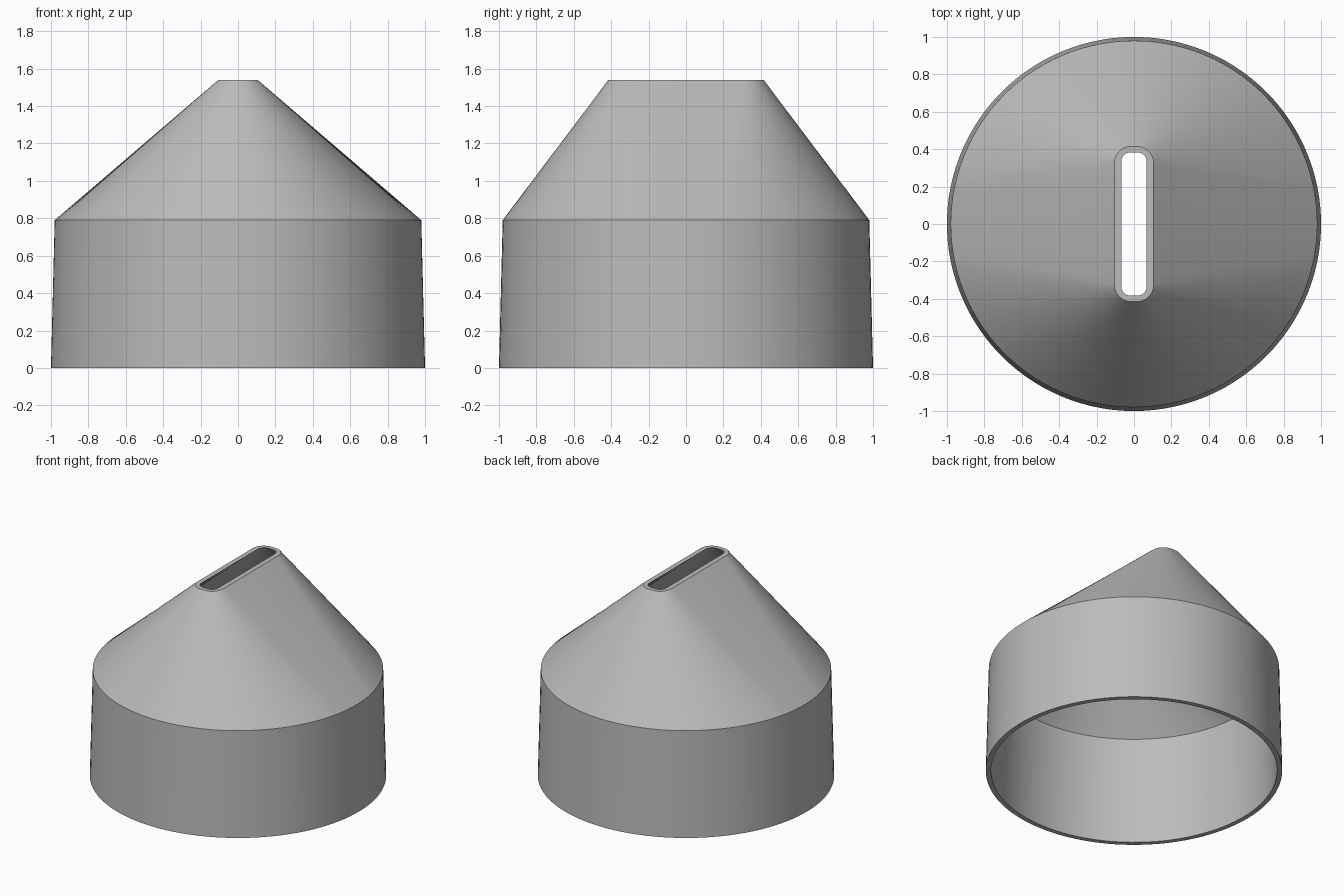
import bpy, bmesh
from math import sin, cos, pi, radians

if "Cube" in bpy.data.objects:
    bpy.data.objects.remove(bpy.data.objects["Cube"], do_unlink=True)

grey = bpy.data.materials.new("plain_grey")
grey.use_nodes = True
colour = (0.5, 0.5, 0.5, 1)
grey.diffuse_color = colour
grey.node_tree.nodes["Principled BSDF"].inputs["Base Color"].default_value = colour

CORNER = 24             # steps round each slot corner
FLAT = 6                # steps along each long side of the slot
HALF = radians(12)      # circle angle that runs up into half a long side


def quarter():
    """Pairs of circle angle and slot parameter for one quadrant."""
    for i in range(FLAT):
        yield HALF * i / FLAT, ("side", i / FLAT)
    for i in range(CORNER + 1):
        t = i / CORNER
        yield HALF + (pi / 2 - HALF) * t, ("corner", t * pi / 2)


def mirrored(points):
    """Complete a quadrant outline to a closed loop."""
    half = points + [(-x, y) for x, y in reversed(points[:-1])]
    return half + [(x, -y) for x, y in reversed(half[1:-1])]


def circle(r):
    return mirrored([(r * cos(a), r * sin(a)) for a, _ in quarter()])


def slot(hx, hy, r):
    pts = []
    for _, (kind, t) in quarter():
        if kind == "side":
            pts.append((hx, (hy - r) * t))
        else:
            pts.append((hx - r + r * cos(t), hy - r + r * sin(t)))
    # the last corner point meets its mirror on the centre line
    pts[-1] = (0, hy)
    return mirrored(pts)


# Closed shell: up the outside, over the slot rim, down the inside
sections = [
    (circle(1.0), 0), (circle(0.98), 0.79), (slot(0.105, 0.415, 0.09), 1.54),
    (slot(0.068, 0.383, 0.05), 1.54), (circle(0.945), 0.79), (circle(0.965), 0),
]
bm = bmesh.new()
rings = [[bm.verts.new((x, y, z)) for x, y in outline] for outline, z in sections]
for k, low in enumerate(rings):
    high = rings[(k + 1) % len(rings)]
    for i in range(len(low)):
        j = (i + 1) % len(low)
        bm.faces.new((low[i], low[j], high[j], high[i]))
bmesh.ops.recalc_face_normals(bm, faces=bm.faces)

# Smooth walls with a crisp edge at every section
for f in bm.faces:
    f.smooth = True
for ring in rings:
    for i, v in enumerate(ring):
        edge = bm.edges.get((v, ring[(i + 1) % len(ring)]))
        edge.smooth = False

mesh = bpy.data.meshes.new("funnel_shell")
bm.to_mesh(mesh)
bm.free()
mesh.materials.append(grey)
shell = bpy.data.objects.new("funnel_shell", mesh)
bpy.context.collection.objects.link(shell)
